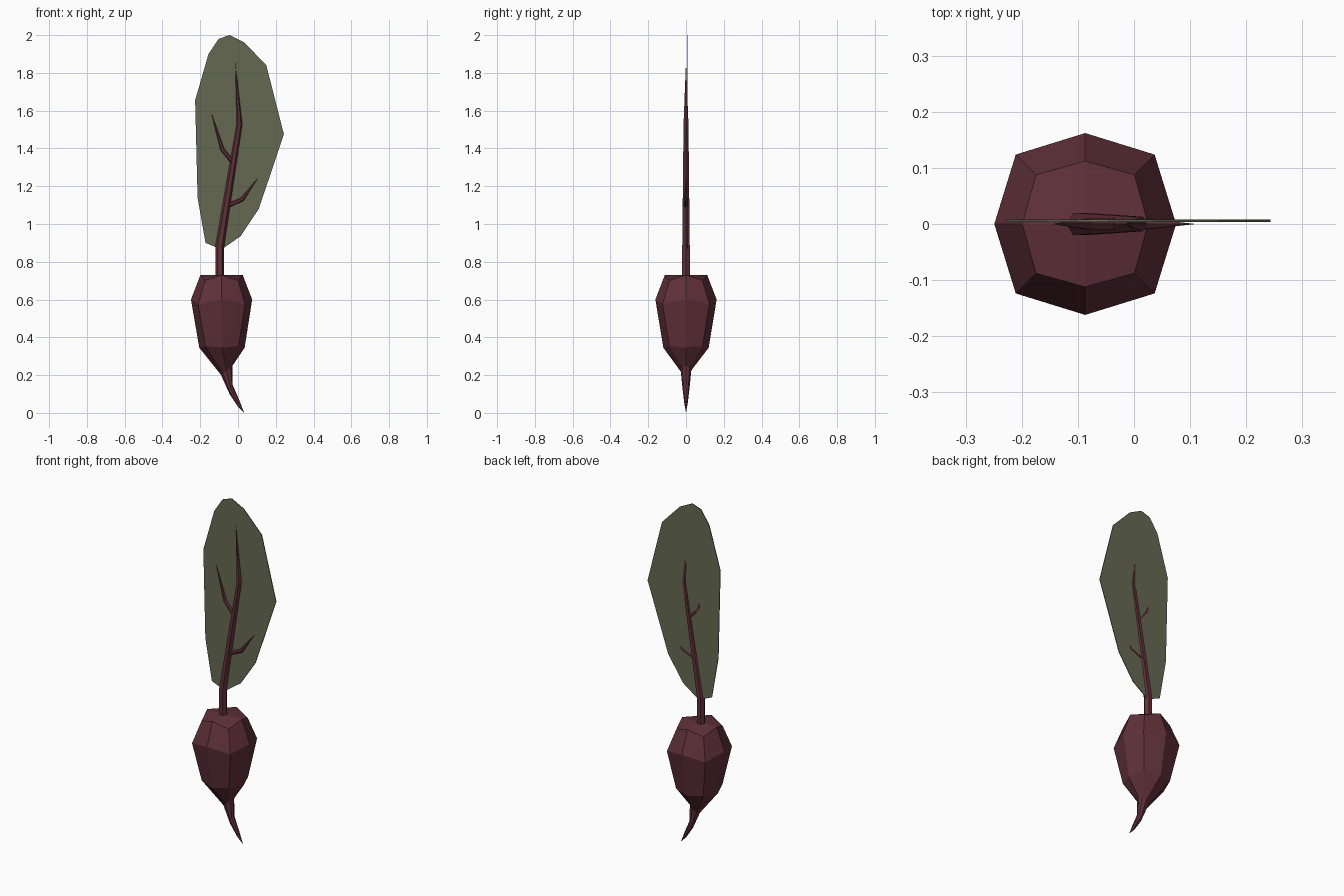
import bpy
import bmesh
from math import sin, cos, pi
from mathutils import Vector

cube = bpy.data.objects.get("Cube")
if cube:
    bpy.data.objects.remove(cube, do_unlink=True)


def material(name, rgb):
    mat = bpy.data.materials.new(name)
    mat.use_nodes = True
    colour = (*rgb, 1)
    mat.diffuse_color = colour
    bsdf = mat.node_tree.nodes["Principled BSDF"]
    bsdf.inputs["Base Color"].default_value = colour
    bsdf.inputs["Roughness"].default_value = 0.9
    return mat


root_red = material("beet red", (0.117, 0.03, 0.041))
leaf_green = material("olive green", (0.133, 0.141, 0.084))


def finish(bm, name, mat):
    bmesh.ops.recalc_face_normals(bm, faces=bm.faces)
    mesh = bpy.data.meshes.new(name)
    bm.to_mesh(mesh)
    bm.free()
    mesh.materials.append(mat)
    obj = bpy.data.objects.new(name, mesh)
    bpy.context.collection.objects.link(obj)
    return obj


def bridge(bm, lower, upper):
    n = len(lower)
    for i in range(n):
        j = (i + 1) % n
        bm.faces.new((lower[i], lower[j], upper[j], upper[i]))


def fan(bm, ring, tip):
    for i in range(len(ring)):
        bm.faces.new((ring[i], ring[(i + 1) % len(ring)], tip))


# Root: eight-sided rings whose corners dip a little, ending in a bent tail
def root():
    bm = bmesh.new()
    mid = -0.087
    # centre x, z, side radius, corner radius, corner dip, x squash, tilt
    levels = [
        (mid, 0.73, 0.112, 0.124, 0.03, 1, 0),
        (mid, 0.60, 0.162, 0.175, 0.025, 1, 0),
        (mid + 0.002, 0.345, 0.120, 0.125, -0.01, 1, 0),
        (-0.060, 0.225, 0.028, 0.028, 0, 1.07, 0.8),
        (-0.037, 0.125, 0.018, 0.018, 0, 0.45, 3),
        (0.003, 0.050, 0.009, 0.009, 0, 0.55, 3),
    ]
    rings = []
    for cx, z, side, corner, dip, squash, tilt in levels:
        ring = []
        for i in range(8):
            r = corner if i % 2 else side
            dx = r * cos(i * pi / 4) * squash
            dz = tilt * dx - (dip if i % 2 else 0)
            ring.append(bm.verts.new((cx + dx, r * sin(i * pi / 4), z + dz)))
        rings.append(ring)
    for upper, lower in zip(rings, rings[1:]):
        bridge(bm, lower, upper)
    fan(bm, rings[-1], bm.verts.new((0.033, 0, 0)))
    # Crown: four quads meeting in the middle
    top, centre = rings[0], bm.verts.new((mid, 0, 0.73))
    for i in range(0, 8, 2):
        bm.faces.new((top[i], top[i + 1], top[(i + 2) % 8], centre))
    finish(bm, "root", root_red)


# Tapered tube along a path in the xz plane; the last point is the tip
def stalk(name, path, radii, sides=6):
    bm = bmesh.new()
    points = [Vector((x, 0, z)) for x, z in path]
    rings = []
    for k, r in enumerate(radii):
        along = (points[k + 1] - points[max(k - 1, 0)]).normalized()
        across = Vector((along.z, 0, -along.x))
        ring = []
        for i in range(sides):
            a = (i + 0.5) * 2 * pi / sides
            a += pi / sides
            offset = across * cos(a) * r + Vector((0, sin(a) * r, 0))
            ring.append(bm.verts.new(points[k] + offset))
        rings.append(ring)
    for lower, upper in zip(rings, rings[1:]):
        bridge(bm, lower, upper)
    bm.faces.new(rings[0])
    fan(bm, rings[-1], bm.verts.new(points[-1]))
    finish(bm, name, root_red)


# Leaf blade: flat outline with a slight thickness
def leaf():
    outline = [(-0.045, 2.0), (0.035, 1.96), (0.15, 1.84), (0.243, 1.475),
               (0.11, 1.08), (0.013, 0.935), (-0.087, 0.865), (-0.172, 0.90),
               (-0.214, 1.14), (-0.227, 1.655), (-0.156, 1.90), (-0.103, 1.98)]
    bm = bmesh.new()
    front = [bm.verts.new((x, 0.004, z)) for x, z in outline]
    back = [bm.verts.new((x, 0.008, z)) for x, z in outline]
    bm.faces.new(front)
    bm.faces.new(back)
    bridge(bm, front, back)
    finish(bm, "leaf_blade", leaf_green)


root()
leaf()
stalk("stem", [(-0.097, 0.70), (-0.097, 0.88), (0.008, 1.53), (-0.015, 1.86)],
      [0.023, 0.023, 0.015])
stalk("right_vein", [(-0.03, 1.33), (-0.083, 1.395), (-0.145, 1.60)],
      [0.011, 0.011])
stalk("left_vein", [(-0.06, 1.095), (0.022, 1.13), (0.11, 1.25)],
      [0.012, 0.011])
